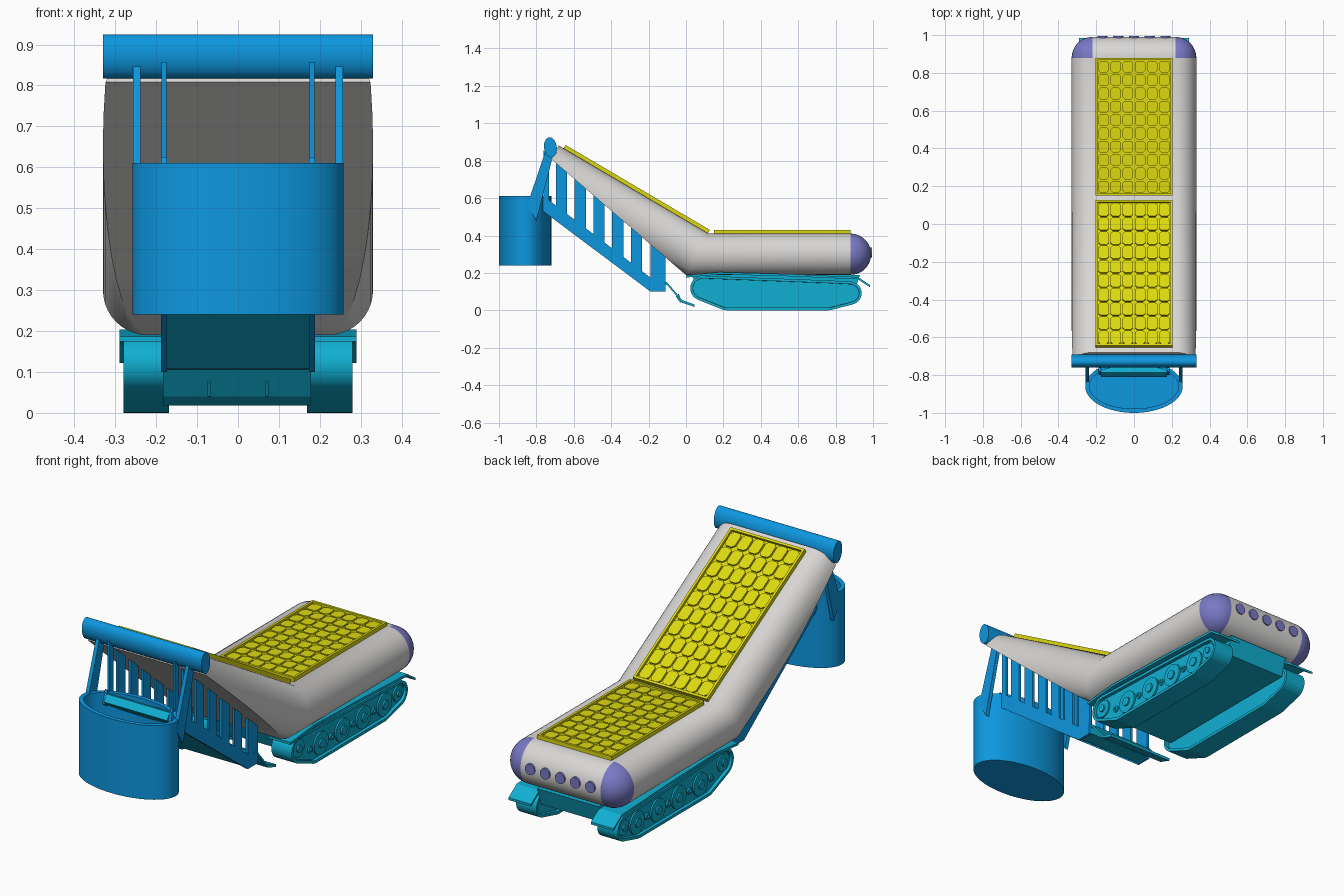
import bpy, bmesh, math
from mathutils import Matrix, Vector
from mathutils.geometry import convex_hull_2d

if "Cube" in bpy.data.objects:
    bpy.data.objects.remove(bpy.data.objects["Cube"])


def material(name, rgb):
    m = bpy.data.materials.new(name)
    m.diffuse_color = (*rgb, 1)
    m.use_nodes = True
    m.node_tree.nodes["Principled BSDF"].inputs["Base Color"].default_value = m.diffuse_color
    return m


GREY = material("light_grey", (0.69, 0.68, 0.67))
PURPLE = material("purple", (0.19, 0.19, 0.56))
YELLOW = material("yellow", (0.72, 0.69, 0.005))
BLUE = material("blue", (0.004, 0.31, 0.74))
TEAL = material("teal", (0.005, 0.43, 0.64))


def finish(bm, name, mats, smooth=True):
    bmesh.ops.remove_doubles(bm, verts=bm.verts, dist=1e-5)
    bmesh.ops.recalc_face_normals(bm, faces=bm.faces)
    me = bpy.data.meshes.new(name)
    bm.to_mesh(me)
    bm.free()
    for m in mats:
        me.materials.append(m)
    ob = bpy.data.objects.new(name, me)
    bpy.context.collection.objects.link(ob)
    if smooth:
        bpy.ops.object.select_all(action='DESELECT')
        ob.select_set(True)
        bpy.context.view_layer.objects.active = ob
        bpy.ops.object.shade_smooth_by_angle(angle=math.radians(35))
    return ob


def loft(bm, rings, cap=True):
    vs = [[bm.verts.new(p) for p in r] for r in rings]
    n = len(vs[0])
    for a, b in zip(vs, vs[1:]):
        for i in range(n):
            bm.faces.new((a[i], a[(i + 1) % n], b[(i + 1) % n], b[i]))
    return [bm.faces.new(vs[0]), bm.faces.new(vs[-1])] if cap else []


def prism(bm, prof, a, b, axis='x'):
    put = {'x': lambda p, q, t: (t, p, q), 'y': lambda p, q, t: (p, t, q),
           'z': lambda p, q, t: (p, q, t)}[axis]
    return loft(bm, [[put(p, q, t) for p, q in prof] for t in (a, b)])


def ellipse(cx, cy, rx, ry, n=32):
    return [(cx + rx * math.cos(2 * math.pi * i / n), cy + ry * math.sin(2 * math.pi * i / n))
            for i in range(n)]


def strip(pts, t):
    """Closed profile of a bent plate with vertical thickness t."""
    return pts + [(p, q + t) for p, q in reversed(pts)]


# Body: stadium section along the deck, up the slope, with a domed rear end
R, CORE, ZC, YR, N = 0.11, 0.22, 0.30, 0.88, 20


def section(scale=1.0):
    out = []
    for side in (1, -1):
        for i in range(N + 1):
            t = -math.pi / 2 + math.pi * i / N
            out.append((side * (CORE + R * scale * math.cos(t)), side * R * scale * math.sin(t)))
    return out


miter = [Vector((x, 0.12 * (h + R) / (2 * R), ZC + h)) for x, h in section()]
rings = [[p + Vector((0, -0.80, 0.471)) for p in miter], miter]
for k in range(13):
    a = math.pi / 2 * k / 12
    rings.append([(x, YR + R * math.sin(a), ZC + h) for x, h in section(math.cos(a))])
bm = bmesh.new()
loft(bm, rings)
bmesh.ops.remove_doubles(bm, verts=bm.verts, dist=1e-5)
cut = bmesh.ops.bisect_plane(bm, geom=bm.verts[:] + bm.edges[:] + bm.faces[:], dist=1e-6,
                             plane_co=(0, -0.002, 0.19), plane_no=(0, -0.861, -1), clear_outer=True)
bmesh.ops.holes_fill(bm, edges=[e for e in bm.edges if e.is_boundary], sides=0)
for f in bm.faces:
    c = f.calc_center_median()
    f.material_index = int(c.y > YR and abs(c.x) > CORE + 0.001)
finish(bm, "body", [GREY, PURPLE])

# Rear round windows
for i in range(5):
    bm = bmesh.new()
    prism(bm, ellipse((i - 2) * 0.083, 0.31, 0.027, 0.027, 24), 0.965, 0.995, 'y')
    finish(bm, "rear_window", [PURPLE])


# Solar panels: base, raised frame and a grid of chamfered cells
def panel(name, origin, v, w, length):
    bm = bmesh.new()

    def box(x0, x1, y0, y1, h):
        prism(bm, [(x0, y0), (x1, y0), (x1, y1), (x0, y1)], 0, h, 'z')
    e, rows, cols = 0.012, 10, 6
    box(-w, w, 0, length, 0.008)
    box(-w, e - w, 0, length, 0.022)
    box(w - e, w, 0, length, 0.022)
    box(e - w, w - e, 0, e, 0.022)
    box(e - w, w - e, length - e, length, 0.022)
    du, dv = 2 * (w - e) / cols, (length - 2 * e) / rows
    for i in range(cols):
        for j in range(rows):
            cx, cy = e - w + (i + .5) * du, e + (j + .5) * dv
            a, b, c = du / 2 - 0.004, dv / 2 - 0.004, 0.012
            prism(bm, [(cx + p, cy + q) for p, q in
                       ((a, b - c), (a - c, b), (c - a, b), (-a, b - c),
                        (-a, c - b), (c - a, -b), (a - c, -b), (a, c - b))], 0.007, 0.016, 'z')
    u = Vector((1, 0, 0))
    n = u.cross(v)
    mat = Matrix((u, v, n)).transposed().to_4x4()
    mat.translation = origin
    bmesh.ops.transform(bm, matrix=mat, verts=bm.verts)
    finish(bm, name, [YELLOW], False)


panel("deck_solar_panel", (0, 0.15, 0.408), Vector((0, 1, 0)), 0.205, 0.73)
panel("slope_solar_panel", (0, -0.655, 0.865), Vector((0, 0.80, -0.471)).normalized(), 0.205, 0.895)

# Top roller
bm = bmesh.new()
prism(bm, ellipse(0, 0, 0.034, 0.054, 40), -0.33, 0.33)
bmesh.ops.rotate(bm, verts=bm.verts, matrix=Matrix.Rotation(math.radians(8), 3, 'X'))
bmesh.ops.translate(bm, verts=bm.verts, vec=(0, -0.725, 0.871))
finish(bm, "top_roller", [BLUE])

# Open elliptical bucket
bm = bmesh.new()
loft(bm, [[(p, q, z) for p, q in ellipse(0, -0.86, 0.258 - d, 0.14 - d, 64)]
          for d, z in ((0, 0.24), (0, 0.61), (0.022, 0.61), (0.022, 0.30))])
finish(bm, "bucket", [BLUE])

for s in (-1, 1):
    # Bucket hanger strut
    bm = bmesh.new()
    prism(bm, [(-0.85, 0.56), (-0.80, 0.48), (-0.705, 0.85), (-0.745, 0.87)], s * 0.238, s * 0.257)
    finish(bm, "bucket_strut", [BLUE], False)

    # Conveyor side frame: sloping chord with upright slats up to the body
    bm = bmesh.new()
    prism(bm, [(-0.80, 0.557), (-0.19, 0.10), (-0.11, 0.10), (-0.11, 0.16), (-0.19, 0.175),
               (-0.78, 0.625)], s * 0.174, s * 0.188)
    for y, w in [(-0.748, 0.03)] + [(-0.665 + 0.1 * i, 0.06) for i in range(5)] + [(-0.15, 0.08)]:
        a, b = y - w / 2, y + w / 2
        low = [max(0.12, 0.13 - 0.75 * (t + 0.19)) for t in (a, b)]
        prism(bm, [(a, low[0]), (b, low[1]), (b, 0.2 - 0.861 * b), (a, 0.2 - 0.861 * a)],
              s * 0.175, s * 0.187)
    finish(bm, "conveyor_side_frame", [BLUE], False)

    # Track belt with recessed sides
    pts = []
    for cy, cz, r in ((0.09, 0.118, 0.067), (0.877, 0.092, 0.062), (0.22, 0.08, 0.08), (0.76, 0.08, 0.08)):
        pts += ellipse(cy, cz, r, r, 40)
    hull = [pts[i] for i in convex_hull_2d([Vector(p) for p in pts])]
    bm = bmesh.new()
    caps = prism(bm, hull, s * 0.168, s * 0.28)
    bmesh.ops.recalc_face_normals(bm, faces=bm.faces)
    bmesh.ops.inset_individual(bm, faces=caps, thickness=0.014)
    bmesh.ops.inset_individual(bm, faces=caps, thickness=0.001, depth=-0.016)
    finish(bm, "track_belt", [TEAL])

    # Wheels: big road wheels, end sprockets and small rollers, each with a hub
    wheels = [(y, 0.077, 0.056) for y in (0.27, 0.44, 0.605, 0.77)]
    wheels += [(0.09, 0.118, 0.045), (0.877, 0.092, 0.038)]
    wheels += [(y, 0.075, 0.016) for y in (0.185, 0.355, 0.522, 0.687)]
    bm = bmesh.new()
    for y, z, r in wheels:
        prism(bm, ellipse(y, z, r, r), s * 0.255, s * 0.272)
        prism(bm, ellipse(y, z, r * 0.4, r * 0.4, 20), s * 0.255, s * 0.280)
    finish(bm, "track_wheels", [TEAL])

    # Fender with a drooping rear flap
    bm = bmesh.new()
    prism(bm, strip([(0.0, 0.175), (0.18, 0.192), (0.55, 0.182), (0.92, 0.166), (0.985, 0.122)], 0.012),
          s * 0.165, s * 0.29)
    finish(bm, "fender", [TEAL], False)

# Hull between the tracks
bm = bmesh.new()
prism(bm, [(0.03, 0.19), (0.07, 0.10), (0.90, 0.10), (0.93, 0.19)], -0.17, 0.17)
finish(bm, "hull", [TEAL], False)

# Conveyor bed running from scoop to bucket
bm = bmesh.new()
prism(bm, [(-0.81, 0.575), (-0.795, 0.56), (-0.19, 0.108), (-0.11, 0.105), (-0.11, 0.15),
           (-0.19, 0.16), (-0.765, 0.60), (-0.785, 0.605)], -0.174, 0.174)
finish(bm, "conveyor_bed", [TEAL], False)

# Ground scoop with two small ribs
bm = bmesh.new()
prism(bm, strip([(-0.15, 0.155), (-0.10, 0.135), (-0.02, 0.04), (0.045, 0.018)], 0.014), -0.183, 0.178)
for x in (-0.07, 0.07):
    prism(bm, [(-0.055, 0.075), (-0.03, 0.04), (-0.02, 0.045), (-0.04, 0.09)], x - 0.004, x + 0.004)
finish(bm, "scoop", [TEAL], False)
